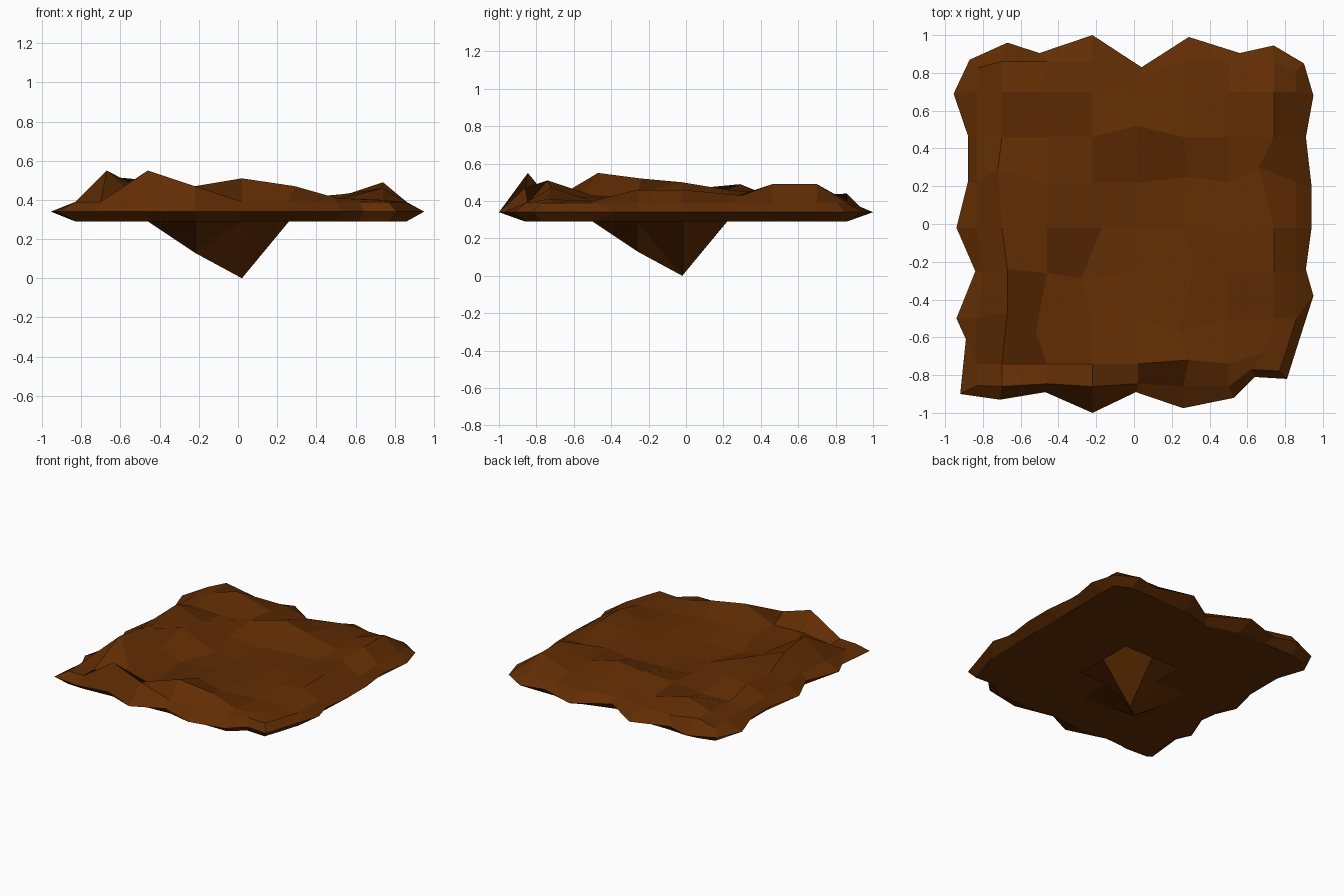
import bpy, bmesh

if "Cube" in bpy.data.objects:
    bpy.data.objects.remove(bpy.data.objects["Cube"])

# grid lines of the slab
XS = [-.83, -.70, -.46, -.22, .02, .26, .50, .74, .86]
YS = [-.86, -.74, -.50, -.26, -.02, .22, .46, .70, .86]

# ground heights in hundredths, rows from front to back
HEIGHTS = [
    "39 39 55 47 39 39 39 39 39",
    "39 39 42 41 51 47 41 40 39",
    "39 55 41 42 43 42 40 40 39",
    "39 52 44 39 40 41 41 46 39",
    "39 46 50 39 39 40 43 46 39",
    "39 49 46 41 39 40 41 43 39",
    "39 42 41 44 48 47 41 49 39",
    "39 43 49 42 42 41 41 49 39",
    "39 44 40 40 39 39 39 39 39"]

# ground points pushed off the regular grid: (column, row) -> x, y
SHIFT = {(1, 2): (-.67, -.47), (2, 2): (-.52, -.57), (1, 3): (-.67, -.24),
         (3, 3): (-.28, -.29), (3, 4): (-.17, -.02), (1, 5): (-.72, .29),
         (5, 5): (.29, .25), (7, 5): (.66, .30), (4, 6): (.02, .52),
         (2, 7): (-.50, .70), (6, 4): (.54, -.06), (5, 2): (.24, -.57),
         (5, 1): (.29, -.72), (7, 1): (.69, -.68), (5, 3): (.32, -.21)}

# ragged outer rim, anticlockwise from the front left corner
RIM = [(-.92, -.90), (-.71, -.93), (-.47, -.89), (-.22, -1), (.01, -.89),
       (.26, -.975), (.53, -.92), (.64, -.81), (.81, -.82), (.87, -.63),
       (.95, -.38), (.91, -.24), (.94, -.02), (.94, .20), (.91, .46),
       (.95, .68), (.90, .85), (.74, .945), (.56, .905), (.29, .99),
       (.04, .83), (-.22, 1), (-.50, .905), (-.67, .96), (-.87, .87),
       (-.955, .69), (-.88, .47), (-.88, .22), (-.94, -.02), (-.84, -.25),
       (-.94, -.50), (-.89, -.61)]

# border cells in the same order as the rim
n = 8
BORDER = ([(i, 0) for i in range(n)] + [(n, j) for j in range(n)] +
          [(n - i, n) for i in range(n)] + [(0, n - j) for j in range(n)])


def inset(g, r):
    """Keep a border coordinate just inside the rim."""
    return max(-abs(r) * .95, min(abs(r) * .95, g))


border_xy = {}
for (i, j), (rx, ry) in zip(BORDER, RIM):
    x = inset(XS[i], rx) if i in (0, n) else XS[i]
    y = inset(YS[j], ry) if j in (0, n) else YS[j]
    border_xy[i, j] = (x, y)
border_xy[7, 0] = (.62, -.77)
border_xy[8, 1] = (.81, -.66)
bm = bmesh.new()


def sheet(height, shift, split=()):
    """Grid of points and quads; listed cells are split along their diagonal."""
    v = {}
    for i in range(n + 1):
        for j in range(n + 1):
            x, y = border_xy.get((i, j), shift.get((i, j), (XS[i], YS[j])))
            v[i, j] = bm.verts.new((x, y, height(i, j)))
    for i in range(n):
        for j in range(n):
            a, b, c, d = v[i, j], v[i + 1, j], v[i + 1, j + 1], v[i, j + 1]
            if (i, j) in split:
                bm.faces.new((a, b, c))
                bm.faces.new((a, c, d))
            else:
                bm.faces.new((a, b, c, d))
    return v


# rough ground, and flat underside with a hanging point
ground = [[int(h) / 100 for h in row.split()] for row in HEIGHTS]
spike = {(3, 3): .13, (4, 4): 0}
top = sheet(lambda i, j: ground[j][i], SHIFT)
base = sheet(lambda i, j: spike.get((i, j), .29), {(7, 1): (.69, -.68)}, [(3, 3)])

# thin sloping sides meeting at the rim
rim = [bm.verts.new((x, y, .34)) for x, y in RIM]
for k in range(len(rim)):
    m = (k + 1) % len(rim)
    for s in (top, base):
        bm.faces.new((s[BORDER[k]], s[BORDER[m]], rim[m], rim[k]))
bmesh.ops.recalc_face_normals(bm, faces=bm.faces)

mesh = bpy.data.meshes.new("earth_slab")
bm.to_mesh(mesh)
bm.free()
slab = bpy.data.objects.new("earth_slab", mesh)
bpy.context.collection.objects.link(slab)

soil = bpy.data.materials.new("soil")
soil.diffuse_color = (.12, .026, .001, 1)
soil.use_nodes = True
soil.node_tree.nodes["Principled BSDF"].inputs["Base Color"].default_value = soil.diffuse_color
mesh.materials.append(soil)
